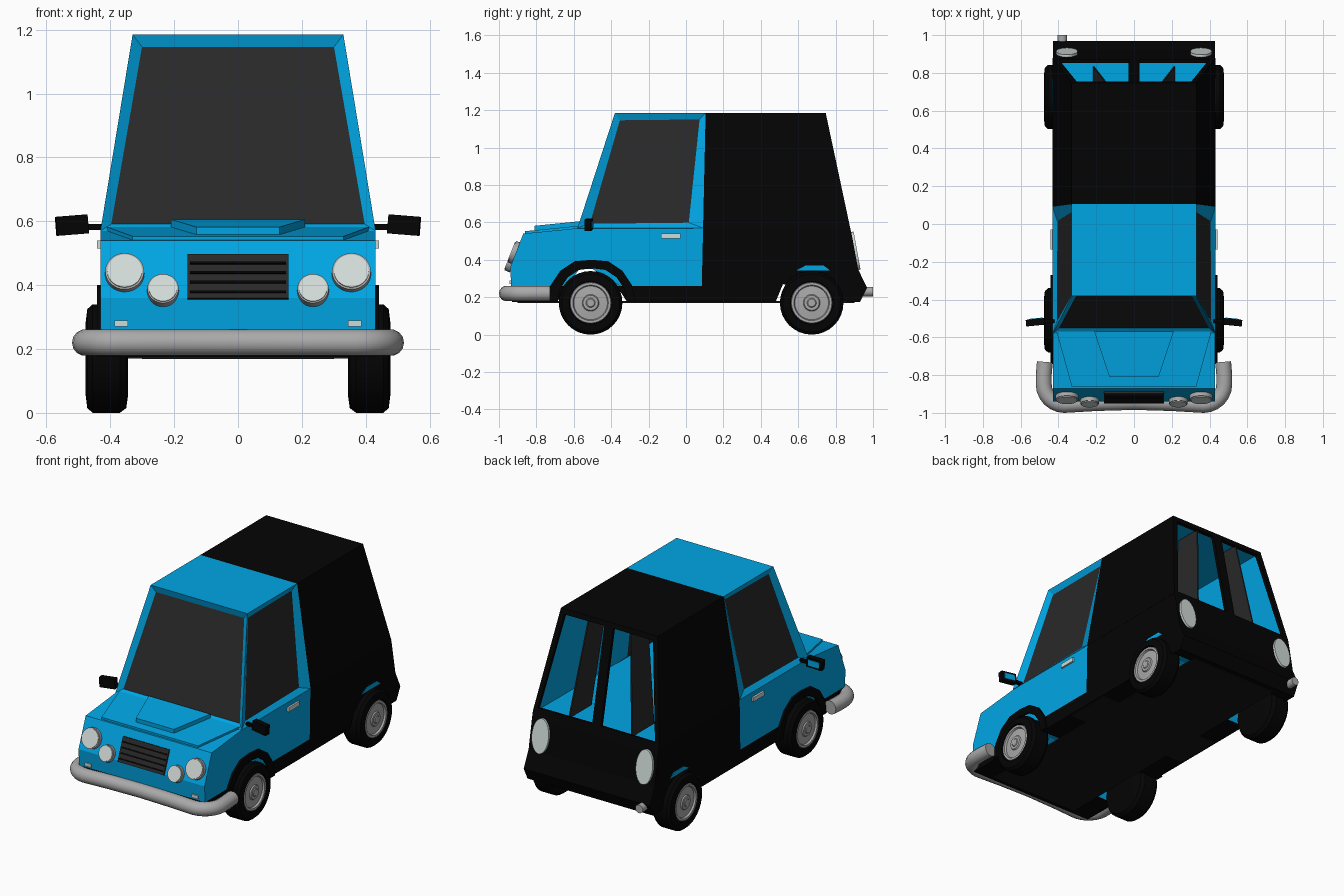
import bpy, bmesh
from math import sin, cos, pi, radians
from mathutils import Matrix, Vector

if "Cube" in bpy.data.objects:
    bpy.data.objects.remove(bpy.data.objects["Cube"], do_unlink=True)


def material(name, *rgb):
    m = bpy.data.materials.new(name)
    m.use_nodes = True
    m.diffuse_color = (*rgb, 1)
    m.node_tree.nodes["Principled BSDF"].inputs["Base Color"].default_value = (*rgb, 1)
    return m


BLUE = material("blue_paint", 0.0, 0.38, 0.78)
BLACK = material("black_trim", 0.0012, 0.0012, 0.0012)
GLASS = material("dark_glass", 0.022, 0.022, 0.022)
METAL = material("grey_metal", 0.40, 0.40, 0.40)
LENS = material("pale_lens", 0.64, 0.71, 0.69)
FLOOR = material("dark_floor", 0.008, 0.008, 0.008)

WHEELS = {"front": -0.51, "rear": 0.672}
AXLE_Z = 0.17
SPLIT = Vector((0, 0.0825, 0.17))          # seam between the two paint colours
SPLIT_N = Vector((0, 1, -0.022))


def finish(bm, name, mats, smooth=False):
    me = bpy.data.meshes.new(name)
    bmesh.ops.recalc_face_normals(bm, faces=bm.faces)
    bm.to_mesh(me)
    bm.free()
    for m in mats:
        me.materials.append(m)
    if smooth:
        me.polygons.foreach_set("use_smooth", [True] * len(me.polygons))
        me.set_sharp_from_angle(angle=radians(35))
    ob = bpy.data.objects.new(name, me)
    bpy.context.collection.objects.link(ob)
    return ob


def box(name, mat, center, size, rot=Matrix()):
    bm = bmesh.new()
    bmesh.ops.create_cube(bm, size=1,
                          matrix=Matrix.Translation(center) @ rot @ Matrix.Diagonal((*size, 1)))
    return finish(bm, name, [mat])


def disc(name, mat, center, normal, rx, rz, depth):
    # round plate whose axis follows the normal, which lies in the yz plane
    rot = Vector(normal).to_track_quat('Z', 'X').to_matrix().to_4x4()
    bm = bmesh.new()
    bmesh.ops.create_cone(bm, cap_ends=True, segments=28, radius1=1, radius2=0.98, depth=1,
                          matrix=rot @ Matrix.Diagonal((rz, rx, depth, 1)))
    bm.transform(Matrix.Translation(center))
    return finish(bm, name, [mat], True)


def prism(points, offset):
    # closed solid between an outline and its shifted copy
    bm = bmesh.new()
    a = [bm.verts.new(p) for p in points]
    b = [bm.verts.new(Vector(p) + Vector(offset)) for p in points]
    bm.faces.new(a)
    bm.faces.new(b[::-1])
    for i in range(len(a)):
        bm.faces.new((a[i - 1], b[i - 1], b[i], a[i]))
    return bm


def bisect(bm, geom, co, no):
    bmesh.ops.bisect_plane(bm, geom=geom, plane_co=co, plane_no=no)


def everything(bm):
    return bm.verts[:] + bm.edges[:] + bm.faces[:]


def arc(cy, r, top=1.0, steps=8):
    return [(cy + r * cos(pi * i / steps), min(top, AXLE_Z + 0.005 + r * sin(pi * i / steps)))
            for i in range(steps + 1)]


# Lower body: side profile with wheel arches, extruded across the car
profile = [(-0.93, 0.175), (-0.94, 0.36), (-0.87, 0.54), (-0.57, 0.57), (0.878, 0.57),
           (0.886, 0.535), (0.92, 0.35), (0.968, 0.25), (0.93, 0.175)]
profile += arc(WHEELS["rear"], 0.193, 0.345) + arc(WHEELS["front"] + 0.008, 0.187, 0.352)
bm = prism([(-0.43, y, z) for y, z in profile], (0.86, 0, 0))
bmesh.ops.triangulate(bm, faces=bm.faces[:])
bisect(bm, everything(bm), SPLIT, SPLIT_N)
bisect(bm, everything(bm), (0, 0, 0.26), (0, 0, 1))
bmesh.ops.recalc_face_normals(bm, faces=bm.faces)
for f in bm.faces:
    c = f.calc_center_median()
    in_arch = abs(f.normal.x) < 0.5 and c.z > 0.18 and any(
        Vector((c.y - y, c.z - AXLE_Z)).length < 0.2 for y in WHEELS.values())
    dark = c.z < 0.26 or (c - SPLIT).dot(SPLIT_N) > 0
    f.material_index = int(dark and not in_arch and f.normal.z < 0.95)
finish(bm, "lower_body", [BLUE, BLACK])

# Cabin: tapered shell with inset windows and two open rear windows
bm = bmesh.new()
base = [bm.verts.new((x, y, 0.57)) for x, y in
        ((-0.431, -0.58), (0.431, -0.58), (0.431, 0.878), (-0.431, 0.878))]
roof = [bm.verts.new((x, y, 1.185)) for x, y in
        ((-0.33, -0.38), (0.33, -0.38), (0.33, 0.747), (-0.33, 0.747))]
for i in range(4):
    j = (i + 1) % 4
    bm.faces.new((base[i], base[j], roof[j], roof[i]))
bm.faces.new(roof)
bisect(bm, everything(bm), SPLIT, SPLIT_N)
bmesh.ops.recalc_face_normals(bm, faces=bm.faces)
rear = max(bm.faces, key=lambda f: f.calc_center_median().y)
bisect(bm, [rear] + rear.edges[:] + rear.verts[:], (0, 0, 0), (1, 0, 0))
bm.normal_update()
for f in bm.faces:
    f.material_index = int((f.calc_center_median() - SPLIT).dot(SPLIT_N) < 0)
windshield = [f for f in bm.faces if f.normal.y < -0.5]
doors = [f for f in bm.faces if abs(f.normal.x) > 0.8 and f.material_index == 1]
backs = [f for f in bm.faces if f.normal.y > 0.5]
for faces, width, depth in ((windshield, 0.045, -0.022), (doors, 0.045, -0.02), (backs, 0.042, 0)):
    bmesh.ops.inset_individual(bm, faces=faces, thickness=width, depth=depth)
for f in windshield + doors:
    f.material_index = 2
for f in doors:                            # lower window corners sit further in
    for v in f.verts:
        if v.co.z < 0.8:
            v.co.y += 0.03 if v.co.y < -0.2 else -0.045
bmesh.ops.delete(bm, geom=backs, context='FACES')
cabin = finish(bm, "cabin", [BLACK, BLUE, GLASS, BLUE, BLUE, GLASS])
shell = cabin.modifiers.new("wall_thickness", 'SOLIDIFY')
shell.thickness = 0.02
shell.offset = -1
shell.material_offset = 3


# Hood panel and scoop follow the slope of the hood
def hood_slab(name, front_x, front_y, back_x, height):
    pts = [(-front_x, front_y), (front_x, front_y), (back_x, -0.57), (-back_x, -0.57)]
    bm = prism([(x, y, 0.535 + (y + 0.87) * 0.1) for x, y in pts], (0, 0, height + 0.005))
    finish(bm, name, [BLUE])


hood_slab("hood_panel", 0.33, -0.86, 0.41, 0.012)
hood_slab("hood_scoop", 0.13, -0.81, 0.21, 0.036)


# Front face details lie on the sloping nose
def on_nose(x, z, out=0.0):
    return Vector((x, -0.94 + (z - 0.36) * 0.389 - out, z + out * 0.389))


tilt = Matrix.Rotation(-0.371, 4, 'X')
box("grille", GLASS, on_nose(0, 0.425), (0.315, 0.018, 0.148), tilt)
for i in range(4):
    box("grille_slat", BLACK, on_nose(0, 0.375 + 0.03 * i, 0.009), (0.30, 0.012, 0.007), tilt)

for s, side in ((1, "left"), (-1, "right")):
    # Lamps
    for name, x, z, r in (("headlight", 0.355, 0.436, 0.062), ("fog_light", 0.235, 0.382, 0.05)):
        disc(f"{side}_{name}_ring", METAL, on_nose(s * x, z, 0.006), (0, -1, 0.389), r, r, 0.03)
        disc(f"{side}_{name}_lens", LENS, on_nose(s * x, z, 0.01), (0, -1, 0.389),
             r * 0.9, r * 0.9, 0.03)
    disc(f"{side}_rear_light", LENS, (s * 0.355, 0.901, 0.447), (0, 0.983, 0.18), 0.058, 0.105, 0.028)
    box(f"{side}_indicator", LENS, (s * 0.365, -0.937, 0.28), (0.042, 0.012, 0.02))
    # Door handle and mirror
    box(f"{side}_door_handle", LENS, (s * 0.433, -0.082, 0.527), (0.016, 0.105, 0.026))
    lean = Matrix.Rotation(s * 0.08, 4, 'Y') @ Matrix.Rotation(-s * 0.1, 4, 'Z')
    box(f"{side}_mirror_arm", BLACK, (s * 0.45, -0.515, 0.582), (0.06, 0.02, 0.018))
    box(f"{side}_mirror", BLACK, (s * 0.52, -0.52, 0.588), (0.1, 0.035, 0.06), lean)
    box(f"{side}_mirror_face", BLUE, (s * 0.52, -0.502, 0.588), (0.07, 0.006, 0.036), lean)
    # Front arch trim and the blue liner showing above the rear wheel
    outer = arc(WHEELS["front"] + 0.004, 0.235, 0.4)
    inner = arc(WHEELS["front"] + 0.008, 0.185, 0.355)
    finish(prism([(s * 0.425, y, z) for y, z in outer + inner[::-1]], (s * 0.017, 0, 0)),
           f"{side}_arch_trim", [BLACK])
    liner = [(0.59, 0.343), (0.77, 0.343), (0.735, 0.37), (0.64, 0.37)]
    finish(prism([(s * 0.427, y, z) for y, z in liner], (s * 0.006, 0, 0)),
           f"{side}_rear_liner", [BLUE])
    # Short inner panel seen through the rear openings
    pts = [(s * 0.21, 0.62, 0.57), (s * 0.21, 0.835, 0.57),
           (s * 0.14, 0.745, 1.16), (s * 0.14, 0.58, 1.16)]
    finish(prism(pts, (s * 0.008, 0, 0)), f"{side}_inner_panel", [GLASS])

# Wheels: lathed tyre and rim, given as (radius, x)
TYRE = [(0, .345), (.12, .345), (.155, .35), (.17, .37), (.17, .455), (.155, .472),
        (.115, .477), (.11, .455)]
RIM = [(.112, .455), (.108, .473), (.095, .473), (.09, .462), (.045, .466), (.04, .473),
       (.025, .473), (.02, .477), (0, .477)]


def lathe(name, mat, points, s, cy):
    bm = bmesh.new()
    vs = [bm.verts.new((s * x, 0, r)) for r, x in points]
    es = [bm.edges.new(p) for p in zip(vs, vs[1:])]
    bmesh.ops.spin(bm, geom=vs + es, cent=(0, 0, 0), axis=(1, 0, 0), angle=2 * pi, steps=32)
    bmesh.ops.remove_doubles(bm, verts=bm.verts[:], dist=0.0005)
    bm.transform(Matrix.Translation((0, cy, AXLE_Z)))
    finish(bm, name, [mat], True)


for end, cy in WHEELS.items():
    for s, side in ((1, "left"), (-1, "right")):
        lathe(f"{end}_{side}_tyre", BLACK, TYRE, s, cy)
        lathe(f"{end}_{side}_rim", METAL, RIM, s, cy)

# Front bumper: tube wrapping round the corners
half = [(0.472, -0.73), (0.478, -0.8)]
half += [(0.368 + 0.11 * cos(a), -0.848 - 0.11 * sin(a)) for a in (pi / 12 * i for i in range(7))]
half += [(0.2, -0.948), (0, -0.942)]
path = half + [(-x, y) for x, y in half[-2::-1]]
cu = bpy.data.curves.new("front_bumper", 'CURVE')
cu.dimensions = '3D'
cu.bevel_depth = 0.042
cu.bevel_resolution = 5
cu.use_fill_caps = True
sp = cu.splines.new('POLY')
sp.points.add(len(path) - 1)
for p, (x, y) in zip(sp.points, path):
    p.co = (x, y, 0.22, 1)
sp.use_smooth = True
cu.materials.append(METAL)
bpy.context.collection.objects.link(bpy.data.objects.new("front_bumper", cu))

# Exhaust and underside plates
disc("exhaust_pipe", METAL, (-0.38, 0.94, 0.23), (0, 1, 0), 0.026, 0.026, 0.12)
box("floor_spine", FLOOR, (0, 0, 0.174), (0.6, 1.8, 0.009))
box("floor_cross", FLOOR, (0, 0.08, 0.174), (0.84, 0.3, 0.008))
